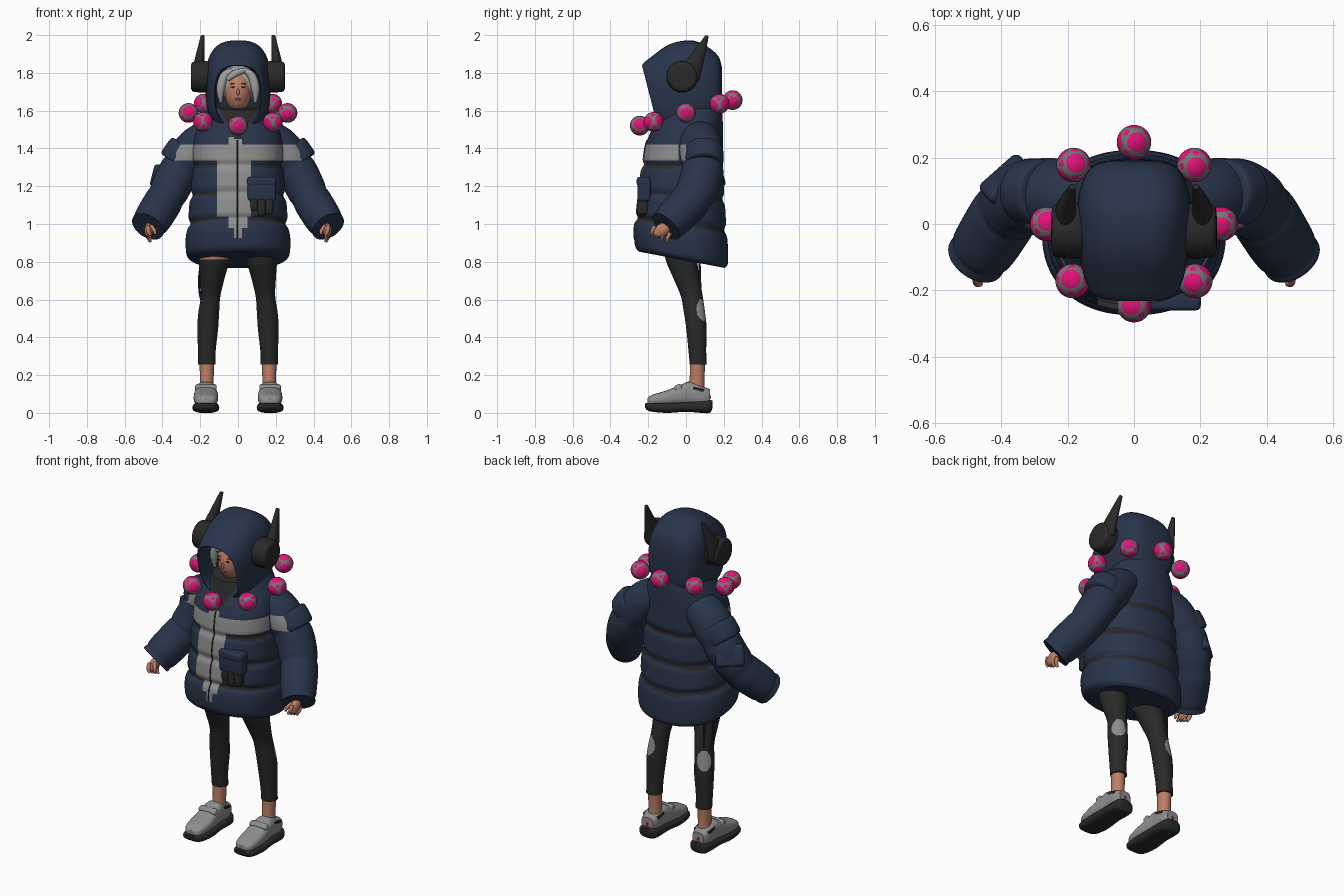
import bpy, bmesh
from math import sin, cos, pi, exp, radians, atan2
from mathutils import Vector, Matrix, Euler

if "Cube" in bpy.data.objects:
    bpy.data.objects.remove(bpy.data.objects["Cube"])


def material(name, *rgb):
    m = bpy.data.materials.new(name)
    m.use_nodes = True
    m.diffuse_color = (*rgb, 1)
    m.node_tree.nodes["Principled BSDF"].inputs["Base Color"].default_value = (*rgb, 1)
    return m


NAVY = material("navy quilt", .022, .035, .071)
GREY = material("light grey", .27, .27, .27)
BLACK = material("soft black", .022, .022, .022)
SKIN = material("skin", .50, .21, .13)
PINK = material("hot pink", .75, .006, .19)
CAGE = material("cage grey", .18, .18, .18)
HAIR = material("silver hair", .37, .37, .37)
LIPS = material("lips", .35, .09, .07)


def finish(name, bm, mats, rule=None, cuts=()):
    """Turn a bmesh into a smooth shaded object; cut clean colour borders, then colour by a rule."""
    for axis, at in cuts:
        no = Vector([float(k == axis) for k in range(3)])
        bmesh.ops.bisect_plane(bm, geom=bm.verts[:] + bm.edges[:] + bm.faces[:], plane_co=no * at, plane_no=no)
    bmesh.ops.recalc_face_normals(bm, faces=bm.faces)
    if rule:
        for f in bm.faces:
            f.material_index = rule(f.calc_center_median())
    me = bpy.data.meshes.new(name)
    bm.to_mesh(me)
    bm.free()
    for m in mats:
        me.materials.append(m)
    ob = bpy.data.objects.new(name, me)
    bpy.context.collection.objects.link(ob)
    bpy.ops.object.select_all(action='DESELECT')
    ob.select_set(True)
    bpy.context.view_layer.objects.active = ob
    bpy.ops.object.shade_smooth_by_angle(angle=radians(42))
    return ob


def spline(rows, steps=6):
    """Catmull-Rom interpolation of rows of numbers."""
    out = []
    for i in range(len(rows) - 1):
        a, b, c, d = rows[max(i - 1, 0)], rows[i], rows[i + 1], rows[min(i + 2, len(rows) - 1)]
        for k in range(steps):
            t = k / steps
            out.append([.5 * (2 * q + (r - p) * t + (2 * p - 5 * q + 4 * r - s) * t * t
                              + (3 * q - p - 3 * r + s) * t ** 3) for p, q, r, s in zip(a, b, c, d)])
    return out + [list(rows[-1])]


def loft(name, secs, mats, n=32, p=2, rule=None, cuts=()):
    """Skin over sections (centre, u, v) with superellipse outlines."""
    bm = bmesh.new()
    rings = []
    for c, u, v in secs:
        ring = []
        for k in range(n):
            x, y = cos(2 * pi * k / n), sin(2 * pi * k / n)
            x, y = [(1 if q > 0 else -1) * abs(q) ** (2 / p) for q in (x, y)]
            ring.append(bm.verts.new(Vector(c) + Vector(u) * x + Vector(v) * y))
        rings.append(ring)
    for a, b in zip(rings, rings[1:]):
        for k in range(n):
            bm.faces.new((a[k], a[k - 1], b[k - 1], b[k]))
    bm.faces.new(rings[0])
    bm.faces.new(rings[-1])
    return finish(name, bm, mats, rule, cuts)


def tube(name, rows, mats, n=24, steps=6, rule=None, cuts=(), seams=()):
    """Sweep along rows of (x, y, z, radius a, radius b), pinched at the seams."""
    rows = spline(rows, steps)
    secs, last = [], len(rows) - 1
    for i, r in enumerate(rows):
        t = (Vector(rows[min(i + 1, last)][:3]) - Vector(rows[max(i - 1, 0)][:3])).normalized()
        u = t.cross(Vector((0, 1, 0))).normalized()
        k = 1 - sum(.06 * exp(-((i / last - g) / .025) ** 2) for g in seams)
        secs.append((r[:3], u * r[3] * k, t.cross(u) * r[4] * k))
    return loft(name, secs, mats, n, 2, rule, cuts)


def ball(name, loc, size, mat, rot=(0, 0, 0)):
    bm = bmesh.new()
    bmesh.ops.create_uvsphere(bm, u_segments=24, v_segments=14, radius=1)
    bm.transform(Matrix.LocRotScale(Vector(loc), Euler(rot), Vector(size)))
    return finish(name, bm, [mat])


def box(name, loc, size, mat, rot=(0, 0, 0), bevel=.015):
    bm = bmesh.new()
    bmesh.ops.create_cube(bm, size=1)
    bm.transform(Matrix.Diagonal((*size, 1)))
    bmesh.ops.bevel(bm, geom=bm.edges[:], offset=bevel, segments=3, profile=.5, affect='EDGES')
    bm.transform(Matrix.LocRotScale(Vector(loc), Euler(rot), None))
    return finish(name, bm, [mat])


# Coat body: height, half width, front y, back y, slope of the ring
coat = spline([(.812, .245, -.25, .205, -.19), (.84, .272, -.27, .222, -.19), (.92, .277, -.275, .222, -.17),
               (1.0, .265, -.265, .215, -.14), (1.1, .258, -.255, .208, -.1), (1.24, .245, -.24, .2, -.05),
               (1.35, .24, -.225, .197, 0), (1.43, .235, -.212, .195, .03), (1.5, .215, -.19, .195, .12),
               (1.56, .18, -.165, .19, .2), (1.63, .135, -.14, .172, .25)], 14)
SEAMS = (1.0, 1.15, 1.31)


def coat_colour(c):
    slope = -.17 * max(0, min(1, (1.33 - c.z) / .35))
    level = c.z - slope * (c.y + .03)
    front = c.y < -.04
    if front and c.z > 1.45 and abs(c.x) < .055 * (c.z - 1.43) / .1:
        return 2
    if front and (1.335 < c.z < 1.42 or 1.04 < c.z < 1.42 and -.11 < c.x < .07
                  or .98 < c.z < 1.05 and abs(c.x) < .05 or .93 < c.z < 1 and abs(c.x) < .02
                  or 1.4 < c.z < 1.46 and -.05 < c.x < .02):
        return 1
    turn = atan2(c.y, c.x)
    return 2 if any(abs(level - s) < .003 + .013 * abs(sin(1.5 * turn + 9 * s)) for s in SEAMS) else 0


secs, zip_secs = [], []
for z, w, f, b, s in coat:
    k = 1 - sum(.055 * exp(-((z - g) / .02) ** 2) for g in SEAMS)
    mid, half = (f + b) / 2, (b - f) / 2 * k
    secs.append(((0, mid, z + s * (mid + .03)), (w * k, 0, 0), (0, half, s * half)))
    if .88 < z < 1.46:
        zip_secs.append(((-.005, mid - half, z + s * (mid - half + .03)), (.004, 0, 0), (0, .004, 0)))
loft("coat_body", secs, [NAVY, GREY, BLACK], 96, 2.25, coat_colour,
     [(2, 1.335), (2, 1.42), (2, 1.04), (2, .98), (1, -.04), (0, -.11), (0, .07),
      (0, .05), (0, -.05), (0, .02), (0, -.02)])
loft("zipper", zip_secs, [BLACK], 8)

# Hood: y, z, half width, half height, lean; starts at the deep lining and wraps round the rim
hood = spline([(.07, 1.71, .1, .13, 0), (-.08, 1.69, .12, .152, -.12), (-.18, 1.68, .12, .156, -.24),
               (-.186, 1.68, .135, .168, -.25), (-.14, 1.69, .154, .198, -.2), (-.06, 1.715, .167, .238, -.1),
               (.03, 1.735, .172, .237, 0), (.11, 1.735, .162, .205, 0), (.17, 1.73, .13, .16, 0),
               (.19, 1.73, .08, .1, 0)], 5)
loft("hood", [((0, y, z), (w, 0, 0), (0, h * t, h)) for y, z, w, h, t in hood], [NAVY], 56, 2.75)

# Head, face and hair
ball("head", (0, -.06, 1.705), (.072, .085, .112), SKIN)
ball("nose", (0, -.146, 1.698), (.008, .011, .018), SKIN)
ball("mouth", (0, -.139, 1.66), (.018, .005, .006), LIPS)
loft("neck", [((0, -.04, z), (.042, 0, 0), (0, .045, 0)) for z in (1.52, 1.66)], [SKIN])
ball("hair", (0, -.03, 1.74), (.11, .094, .1), HAIR)
for s in (1, -1):
    ball("eye", (s * .028, -.138, 1.725), (.011, .004, .004), BLACK)
    ball("brow", (s * .029, -.134, 1.743), (.015, .004, .003), LIPS, (0, s * .12, 0))
    tube("side_lock", [(s * .03, -.105, 1.815, .012, .012), (s * .072, -.105, 1.785, .022, .018),
                       (s * .092, -.1, 1.715, .022, .02), (s * .092, -.09, 1.645, .008, .008)], [HAIR], 12)
tube("fringe", [(.04, -.105, 1.815, .012, .012), (-.015, -.124, 1.797, .018, .014),
                (-.055, -.118, 1.765, .012, .01)], [HAIR], 12)

# Ear muffs with upswept horns
for s in (1, -1):
    muff = spline([(.14, .07), (.17, .084), (.232, .08), (.247, .066), (.25, .04)], 4)
    loft("ear_muff", [((s * x, -.02, 1.78), (0, r, 0), (0, 0, r)) for x, r in muff], [BLACK], 28)
    horn = spline([(.208, .01, 1.785, .036, .06), (.205, .045, 1.85, .029, .042),
                   (.197, .078, 1.92, .02, .026), (.187, .112, 1.997, .01, .008)], 5)
    loft("horn", [((s * x, y, z), (a, 0, 0), (0, b, -b * .45)) for x, y, z, a, b in horn], [BLACK], 20)


# Ring of caged balls, tilted so the back sits higher
def cage_colour(c):
    d = [abs(q) for q in c.normalized()]
    return 0 if max(d) > .825 or sum(d) > 1.7 else 1


for x, y in ((0, -.245), (.185, -.172), (.262, 0), (.182, .178), (0, .247), (-.182, .178), (-.262, 0), (-.185, -.172)):
    bm = bmesh.new()
    bmesh.ops.create_icosphere(bm, subdivisions=5, radius=.052)
    orb = finish("collar_ball", bm, [PINK, CAGE], cage_colour)
    orb.location = (x, y, 1.588 + .275 * y)
    orb.rotation_euler = (.2, 0, atan2(y, x))


# Sleeves, shoulder patches and hands
def sleeve_colour(c):
    return 1 if 1.335 < c.z < 1.42 and c.y < 0 else 0


for s in (1, -1):
    tube("sleeve", [(s * .13, .06, 1.46, .1, .11), (s * .22, .08, 1.4, .112, .115), (s * .315, .085, 1.27, .108, .112),
                    (s * .38, .04, 1.145, .102, .108), (s * .44, -.05, 1.045, .1, .102),
                    (s * .478, -.105, .987, .092, .092)],
         [NAVY, GREY], 48, 8, sleeve_colour, [(2, 1.335), (2, 1.42), (1, 0)], (.34, .6, .92))
    tube("shoulder_patch", [(s * (.298 + .57 * d), .095, 1.36 - .8 * d, r, r)
                            for d, r in ((-.055, .08), (-.042, .1), (.042, .1), (.055, .08))], [NAVY], 40, 4)
    ball("palm", (s * .472, -.128, .968), (.024, .05, .034), SKIN, (.5, 0, 0))
    for k in range(4):
        y, z = -.175 + .027 * k, -.012 * k
        tube("finger", [(s * .478, y + .012, .99 + z, .011, .011), (s * .474, y - .004, .962 + z, .011, .011),
                        (s * .462, y - .006, .94 + z, .007, .007)], [SKIN], 10, 3)
    tube("thumb", [(s * .46, -.14, .99, .011, .011), (s * .442, -.165, .965, .01, .01),
                   (s * .438, -.17, .945, .006, .006)], [SKIN], 10, 3)
box("sleeve_pocket", (-.388, .135, 1.255), (.05, .16, .125), NAVY,
    Vector((-.62, .7, .36)).to_track_quat('X', 'Z').to_euler(), .02)

# Chest pocket with a glove hanging below it
box("chest_pocket", (.125, -.222, 1.185), (.15, .07, .13), NAVY)
box("pocket_flap", (.125, -.225, 1.225), (.153, .072, .05), NAVY)
for x, low in ((.083, 1.065), (.125, 1.04), (.166, 1.05)):
    box("glove_finger", (x, -.228, (low + 1.14) / 2), (.042, .06, 1.14 - low), BLACK)

# Legs: leggings with a calf patch, one bare thigh top, bare ankles, shoes
for s in (1, -1):
    def calf_colour(c):
        d = c - Vector((s * .185, .09, .545))
        return 1 if (d.x / .045) ** 2 + (d.y / .04) ** 2 + (d.z / .06) ** 2 < 1 else 0

    rows = spline([(.165, .065, .255, .046, .045), (.165, .06, .33, .047, .047), (.16, .055, .45, .055, .054),
                   (.155, .045, .53, .055, .056), (.145, .03, .62, .052, .058), (.135, .0, .72, .066, .07),
                   (.125, -.025, .82, .083, .085), (.12, -.03, .95, .09, .095)], 14)
    leg = [((s * x, y, z), (a, 0, 0), (0, b, 0)) for x, y, z, a, b in rows]
    top = len([r for r in rows if r[2] < (1 if s > 0 else .815)])
    loft("legging", leg[:top], [BLACK, GREY], 80, 2, calf_colour)
    if s < 0:
        loft("bare_thigh", leg[top - 1:], [SKIN], 40)
    tube("ankle", [(s * .165, .055, .09, .042, .05), (s * .165, .058, .16, .036, .04),
                   (s * .165, .062, .28, .04, .04)], [SKIN])
    for name, mat, rows in (
        ("shoe_upper", GREY, [(-.205, .03, .04, .075), (-.18, .055, .04, .095), (-.1, .065, .04, .12),
                              (-.02, .059, .04, .152), (.02, .054, .04, .165), (.09, .052, .04, .14),
                              (.128, .038, .05, .125)]),
        ("shoe_sole", BLACK, [(-.216, .035, .025, .05), (-.19, .062, .008, .054), (-.1, .071, 0, .055),
                              (0, .066, .006, .06), (.08, .063, 0, .066), (.125, .054, 0, .07), (.14, .034, .025, .064)])):
        loft(name, [((s * .17, y, (lo + hi) / 2), (w, 0, 0), (0, 0, (hi - lo) / 2))
                    for y, w, lo, hi in spline(rows, 4)], [mat], 28, 2.8)
    box("shoe_strap", (s * .17, -.035, .116), (.114, .04, .07), GREY, (.35, 0, 0), .012)
    box("shoe_side_mark", (s * .17, .065, .125), (.104, .06, .016), BLACK, (-.2, 0, 0), .003)
    box("heel_tab", (s * .17, .13, .085), (.012, .006, .015), PINK, bevel=.001)

# Loose strap hanging from the hem
tube("hanging_strap", [(-.185, .02, .86, .006, .006), (-.205, .03, .72, .006, .006), (-.2, .045, .62, .006, .006),
                       (-.183, .06, .585, .006, .006), (-.172, .075, .63, .006, .006),
                       (-.18, .07, .84, .006, .006)], [BLACK], 8)
